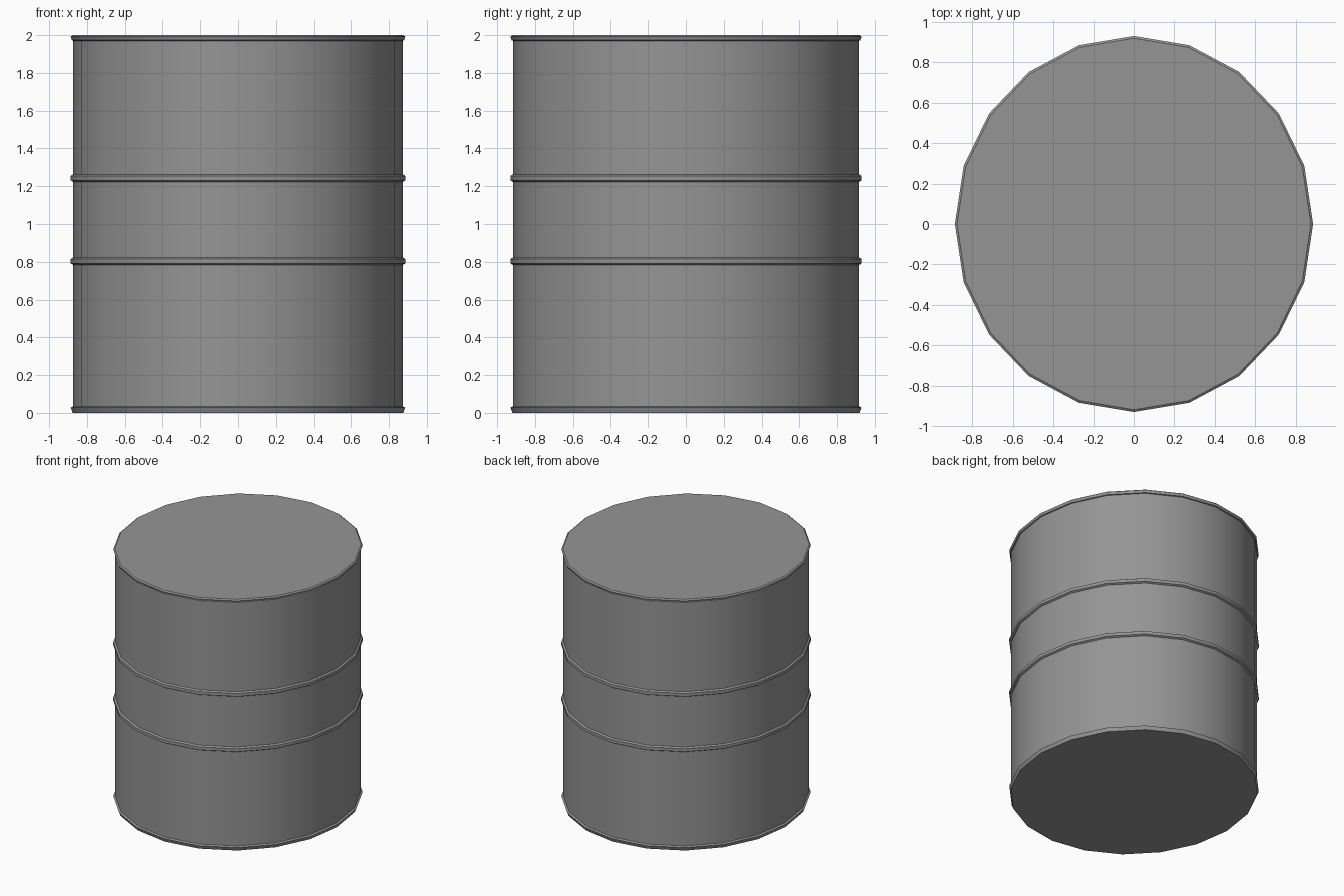
import bpy, bmesh, math

cube = bpy.data.objects.get("Cube")
if cube:
    bpy.data.objects.remove(cube, do_unlink=True)

SIDES = 20
RX, RY = 0.886, 0.93
BODY = 0.985  # body radius as a share of the rim radius

steel = bpy.data.materials.new("grey_steel")
steel.use_nodes = True
steel.diffuse_color = (0.3, 0.3, 0.3, 1)
steel.node_tree.nodes["Principled BSDF"].inputs["Base Color"].default_value = (0.3, 0.3, 0.3, 1)


def hoop(z, low, high):
    """Raised ring with bevelled edges, starting and ending on the body."""
    return [(BODY, z + low), (1, z + low + 0.008), (1, z + high - 0.008), (BODY, z + high)]


# Profile from the bottom up: rim, two hoops, rim
profile = [(0.988, 0), (1, 0.028), (BODY, 0.035)]
profile += hoop(0.803, -0.02, 0.02) + hoop(1.243, -0.02, 0.02)
profile += [(BODY, 1.97), (0.993, 1.973), (1, 1.992), (0.988, 2)]

# Revolve the profile into a closed drum
bm = bmesh.new()
rings = []
for r, z in profile:
    angles = [math.tau * i / SIDES for i in range(SIDES)]
    rings.append([bm.verts.new((RX * r * math.cos(a), RY * r * math.sin(a), z)) for a in angles])
for lower, upper in zip(rings, rings[1:]):
    for i in range(SIDES):
        j = (i + 1) % SIDES
        bm.faces.new((lower[i], lower[j], upper[j], upper[i]))
bm.faces.new(rings[0][::-1])
bm.faces.new(rings[-1])

mesh = bpy.data.meshes.new("drum")
bm.to_mesh(mesh)
bm.free()
mesh.materials.append(steel)
drum = bpy.data.objects.new("drum", mesh)
bpy.context.collection.objects.link(drum)

# Smooth sides, sharp rims and hoops
bpy.ops.object.select_all(action='DESELECT')
drum.select_set(True)
bpy.context.view_layer.objects.active = drum
bpy.ops.object.shade_smooth_by_angle(angle=math.radians(30))
